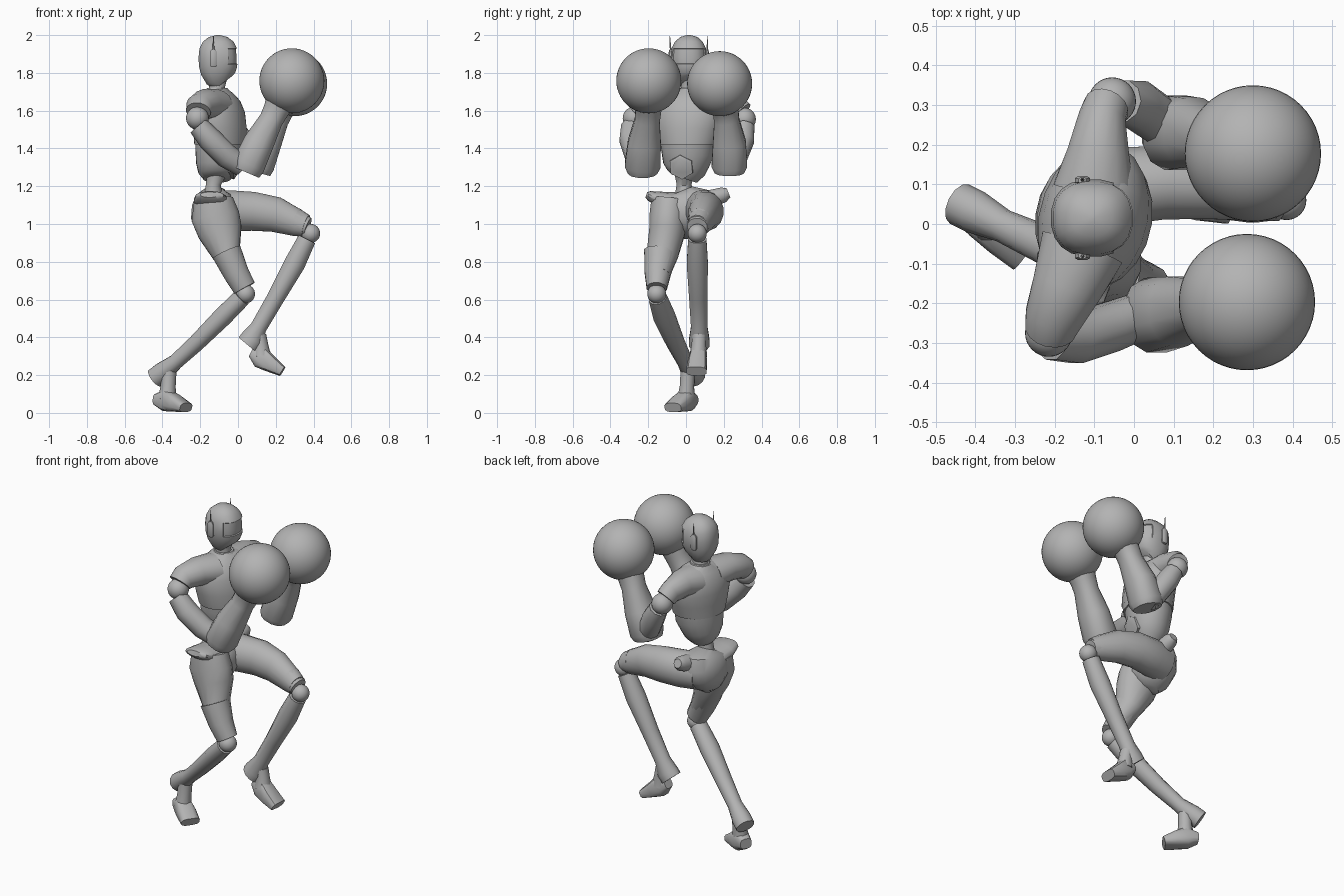
import bpy
import bmesh
from math import cos, sin, tau, radians, copysign
from mathutils import Vector

default_cube = bpy.data.objects.get("Cube")
if default_cube:
    bpy.data.objects.remove(default_cube, do_unlink=True)

grey = bpy.data.materials.new("plain grey")
grey.use_nodes = True
grey.diffuse_color = (0.45, 0.45, 0.45, 1)
grey.node_tree.nodes["Principled BSDF"].inputs["Base Color"].default_value = grey.diffuse_color

UNIT = 0.01                        # part sizes below are in hundredths
ACROSS = Vector((0, 1, 0))         # hips and head point along x
FORWARD = Vector((1, 0, 0))
TWISTED = Vector((0.25, 0.97, 0))  # shoulder line, turned a little


def finish(name, bm, angle=38):
    """Turn a bmesh into a grey object, smooth except at hard edges."""
    bmesh.ops.recalc_face_normals(bm, faces=bm.faces[:])
    mesh = bpy.data.meshes.new(name)
    bmesh.ops.scale(bm, vec=(UNIT, UNIT, UNIT), verts=bm.verts[:])
    bm.to_mesh(mesh)
    bm.free()
    for polygon in mesh.polygons:
        polygon.use_smooth = True
    mesh.set_sharp_from_angle(angle=radians(angle))
    mesh.materials.append(grey)
    obj = bpy.data.objects.new(name, mesh)
    bpy.context.scene.collection.objects.link(obj)
    return obj


def loft_mesh(stations, side=ACROSS, sides=16, power=1.0):
    """Skin oval rings (x, y, z, half width, half depth); low power is boxier."""
    bm = bmesh.new()
    centres = [Vector(s[:3]) for s in stations]
    rings = []
    for i, station in enumerate(stations):
        before = centres[max(i - 1, 0)]
        after = centres[min(i + 1, len(centres) - 1)]
        along = (after - before).normalized()
        u = (side - along * side.dot(along)).normalized()
        v = along.cross(u)
        wide, deep = station[3], station[-1]
        ring = []
        for k in range(sides):
            turn = tau * (k + 0.5) / sides
            c, s = (copysign(abs(w) ** power, w) for w in (cos(turn), sin(turn)))
            ring.append(bm.verts.new(centres[i] + u * wide * c + v * deep * s))
        rings.append(ring)
    for low, high in zip(rings, rings[1:]):
        for k in range(sides):
            nxt = (k + 1) % sides
            bm.faces.new((low[k], low[nxt], high[nxt], high[k]))
    bm.faces.new(rings[0])
    bm.faces.new(rings[-1])
    return bm


def loft(name, stations, side=ACROSS, sides=16, power=1.0):
    return finish(name, loft_mesh(stations, side, sides, power))


def ball(name, centre, radius, detail=16):
    bm = bmesh.new()
    bmesh.ops.create_uvsphere(bm, u_segments=detail * 2, v_segments=detail, radius=radius)
    bmesh.ops.translate(bm, vec=centre, verts=bm.verts[:])
    return finish(name, bm)


# Head with a sunken visor
head = loft_mesh([
    (-7.5, 1.5, 175, 4.5, 6), (-9, 1.5, 177, 6.8, 8.2), (-10, 1.5, 181, 8.6, 9.8),
    (-10.5, 1.5, 184, 9.3, 10.3), (-10.5, 1.5, 188, 9.8, 10.5), (-10.5, 1.5, 193, 9.2, 10),
    (-10.5, 1.5, 196.5, 7.4, 8.2), (-10.5, 1.5, 199, 4.6, 5), (-10.5, 1.5, 200, 1, 1)],
    sides=20, power=0.85)
visor = [f for f in head.faces
         if f.calc_center_median().x > -4.5 and 184 < f.calc_center_median().z < 193]
bmesh.ops.recalc_face_normals(head, faces=head.faces[:])
bmesh.ops.inset_region(head, faces=visor, thickness=0.3, depth=-0.6)
finish("head", head, 30)
loft("neck", [(-11, 2, 168, 5.5), (-11, 1.5, 173, 4.2), (-10, 1.5, 178, 4.5)])

# Ear pieces with aerials
for label, way in (("right", -1), ("left", 1)):
    y = 1.5 + way * 9.5
    loft(label + "_ear", [(-13, y, 183, 0.8, 1.3), (-13, y, 184, 1.2, 2),
                          (-13, y, 191, 1.2, 2), (-13, y, 192.5, 0.8, 1)], sides=8, power=0.7)
    loft(label + "_aerial", [(-13, y, 190, 0.6), (-13, y + way * 0.6, 199.5, 0.2)], sides=6)

# Torso: ribs, chest shell overlapping them, collar and belly plate
loft("ribs", [(-11, -1, 124, 7, 7.5), (-11, 0, 127, 10, 10), (-11, 0, 131, 12.2, 11.2),
              (-10, 1, 138, 14.3, 12.6), (-9.5, 1, 145, 15, 13)], TWISTED, 20)
loft("chest", [(-9.5, 1, 142, 15.6, 13.6), (-9.5, 1, 150, 18, 14),
               (-10.3, 1.5, 158, 19.5, 13.7), (-11, 2, 164, 18.5, 11.8),
               (-11.5, 2, 168.5, 13.5, 8.8), (-11.5, 2, 171.5, 6.5, 6)], TWISTED, 20)
loft("collar", [(-11, 2, 169.5, 7.2), (-11, 2, 172, 5.4)], TWISTED)
loft("belly_plate", [(-3, -2, 131, 6.8), (0, -2.6, 130, 6.8), (0.4, -2.7, 129.8, 5)],
     TWISTED, 6)
loft("waist", [(-11.5, -1, 126, 5), (-13, -1, 121, 4), (-13, -1, 115, 5)])

# Hips
loft("pelvis", [(-13, -1, 118, 5, 5), (-13, 0, 115.5, 15, 9), (-13, 0, 110, 17, 11.5),
                (-13, 0, 103, 16, 12), (-13, 0, 97, 10, 9), (-12, 0, 93.5, 4, 5)], sides=20)
loft("right_hip", [(-13.5, -6, 111, 9.5, 6), (-14.5, -14, 113, 9, 4.3),
                   (-15, -19.5, 115, 7.5, 2.6), (-15, -21, 115.5, 5, 1.5)], FORWARD)
loft("left_hip", [(-10, 12, 113, 5), (-10, 20, 115.5, 4.2), (-10, 22.5, 116.5, 2.6)],
     FORWARD, 12)

# Arms: sleeve, shoulder, upper arm, forearm and glove
sleeves = {
    "right": [(-13, -6, 162.5, 11, 9), (-17, -16, 163.5, 9, 8), (-20.5, -24, 162, 7.3, 7),
              (-21, -26.5, 159.5, 6.6)],
    "left": [(-10, 9, 162.5, 10.5, 9), (-9, 18, 163.5, 8, 7.8), (-8, 27, 161.5, 6, 6.8),
             (-7, 29.5, 159, 5.8, 6.4)],
}
shoulders = {"right": (-21.5, -27.5, 156), "left": (-5.5, 31, 155.5)}
upper_arms = {
    "right": [(-21, -29, 152, 5.5), (-15, -29, 145, 6.5), (-6, -26, 136, 6.5), (2, -23, 131, 6)],
    "left": [(-3, 31, 152, 5.5), (1, 30, 145, 6.5), (6, 26.5, 136, 6.3), (10, 24, 131, 6)],
}
forearms = {
    "right": [(4, -23, 127.5, 8), (5.5, -23, 131, 9.7, 9), (11, -22, 143, 9, 8.3),
              (17.5, -20.5, 155, 6.8, 6.5), (20, -20, 160, 7), (22, -20, 164, 7.8)],
    "left": [(9.5, 23, 127.5, 8), (10.5, 23, 131, 9.7, 9), (15, 23, 143, 9, 8.3),
             (20.5, 21.5, 155, 6.8, 6.5), (22.5, 21, 160, 7), (25, 20, 164, 7.8)],
}
gloves = {"right": (28.5, -19.7, 175.8), "left": (30, 17.8, 174.3)}
for label in ("right", "left"):
    loft(label + "_sleeve", sleeves[label], FORWARD)
    ball(label + "_shoulder", shoulders[label], 6)
    loft(label + "_upper_arm", upper_arms[label], sides=10)
    loft(label + "_forearm", forearms[label], sides=12, power=0.85)
    ball(label + "_glove", gloves[label], 17.2, 24)

# Legs: thigh, knee, shin, ankle and foot
thighs = {
    "right": [(-13, -8.5, 113, 10, 10.5), (-12, -9.5, 104, 10, 13), (-9.5, -10, 96, 9.7, 12),
              (-6, -12.5, 84, 8.5, 7.6), (0, -15, 74, 6.7, 6)],
    "left": [(-13, 7, 107, 10, 11), (-4, 9.5, 107, 10, 11), (8, 10.5, 106.7, 9.5, 10.5),
             (20, 9, 105, 8, 9.5), (32, 7, 100.3, 6.2, 7.2), (36, 6, 99, 5.5, 6)],
}
knee_guards = {
    "right": [(-6, -13.5, 85, 9, 8.2), (-1, -15, 74, 7.2, 7), (3.5, -15.5, 66, 5.5, 6.3)],
    "left": [(30, 7.3, 101.3, 6.5, 7.6), (37, 6, 98.5, 5.5, 5)],
}
knees = {"right": (4, -15.5, 63), "left": (38.5, 6, 95)}
shins = {
    "right": [(2, -15, 61, 5), (-8, -11.5, 51, 6, 5.3), (-22, -5.5, 37, 5, 4.6),
              (-33, -0.5, 27, 4.2), (-40, 3, 21.5, 5.5), (-44, 5, 18.5, 5.5)],
    "left": [(36.5, 6, 92, 5), (30, 6, 79, 5.8), (20, 6.5, 61, 5, 4.8),
             (11, 7, 45.5, 4.5), (7.5, 7, 39, 5.5, 6.5), (5, 7, 36, 5.5, 6.3)],
}
ankles = {
    "right": [(-36.5, 1, 23, 4), (-37, 0.5, 14, 4), (-37.5, 0, 7, 5)],
    "left": [(11, 7, 41, 4), (12, 6.8, 36, 4), (12.5, 6.5, 30, 5)],
}
feet = {
    "right": [(-43.5, 3.5, 7, 3.5, 3), (-38, 0.5, 6.8, 5, 6), (-33, -3, 5, 5.5, 4.6),
              (-27.5, -7, 2.8, 5.5, 2.5)],
    "left": [(7, 7, 32, 3, 2.5), (12, 6.5, 29.5, 4.5, 6), (17, 6, 26, 5.2, 4.6),
             (23.5, 5.5, 22, 5.5, 2.8)],
}
foot_sides = {"right": Vector((0.6, 0.8, 0)), "left": ACROSS}
for label in ("right", "left"):
    loft(label + "_thigh", thighs[label])
    loft(label + "_knee_guard", knee_guards[label], sides=12)
    ball(label + "_knee", knees[label], 5)
    loft(label + "_shin", shins[label], sides=12)
    loft(label + "_ankle", ankles[label], foot_sides[label], 10)
    loft(label + "_foot", feet[label], foot_sides[label], 12, 0.65)
